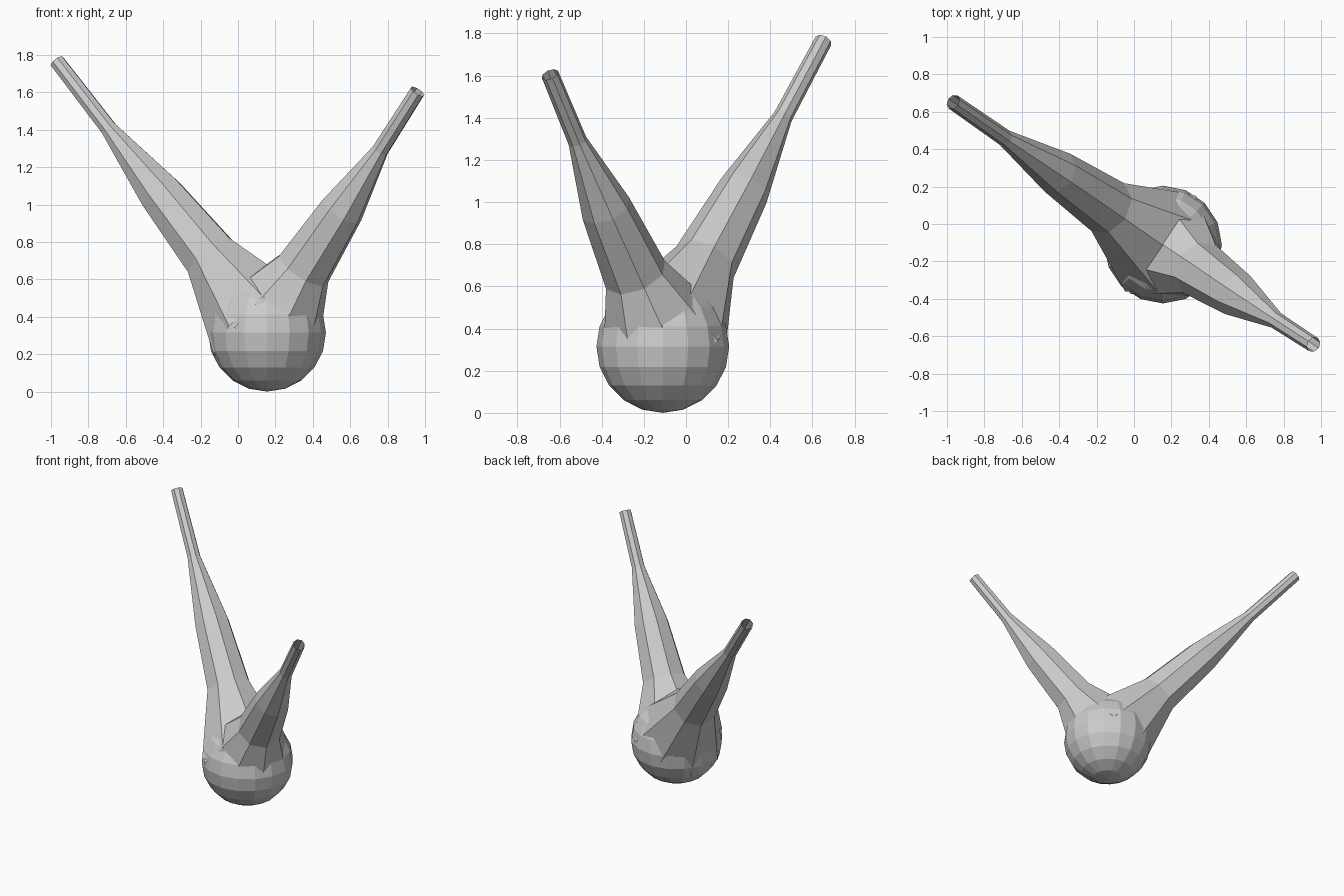
import bpy, bmesh, math
from mathutils import Vector

if "Cube" in bpy.data.objects:
    bpy.data.objects.remove(bpy.data.objects["Cube"])


def make_object(name, bm):
    bmesh.ops.recalc_face_normals(bm, faces=bm.faces)
    mesh = bpy.data.meshes.new(name)
    bm.to_mesh(mesh)
    bm.free()
    ob = bpy.data.objects.new(name, mesh)
    bpy.context.collection.objects.link(ob)
    return ob


def horn(name, stations, sides=8):
    """Flared open tube: rings of given radius set square to the overall axis."""
    bm = bmesh.new()
    axis = (Vector(stations[-1][0]) - Vector(stations[0][0])).normalized()
    u = axis.cross(Vector((0, 0, 1))).normalized()
    v = axis.cross(u)
    rings = []
    for centre, r in stations:
        ring = []
        for i in range(sides):
            a = 2 * math.pi * i / sides
            ring.append(bm.verts.new(Vector(centre) + r * (u * math.cos(a) + v * math.sin(a))))
        rings.append(ring)
    for lower, upper in zip(rings, rings[1:]):
        for i in range(sides):
            j = (i + 1) % sides
            bm.faces.new((lower[i], lower[j], upper[j], upper[i]))
    return make_object(name, bm)


# Faceted ball at the base
bm = bmesh.new()
bmesh.ops.create_uvsphere(bm, u_segments=16, v_segments=10, radius=0.315)
bmesh.ops.translate(bm, verts=bm.verts, vec=(0.155, -0.11, 0.315))
make_object("base_ball", bm)

# Long horn rising to the back left
horn("left_horn", [((0.13, -0.10, 0.35), 0.315), ((-0.14, 0.09, 0.715), 0.155),
                   ((-0.41, 0.275, 1.055), 0.122), ((-0.69, 0.46, 1.405), 0.046),
                   ((-0.967, 0.652, 1.765), 0.042)])

# Shorter horn rising to the front right
horn("right_horn", [((0.155, -0.11, 0.34), 0.315), ((0.35, -0.24, 0.655), 0.155),
                    ((0.555, -0.38, 0.97), 0.122), ((0.76, -0.515, 1.29), 0.046),
                    ((0.96, -0.645, 1.605), 0.042)])
